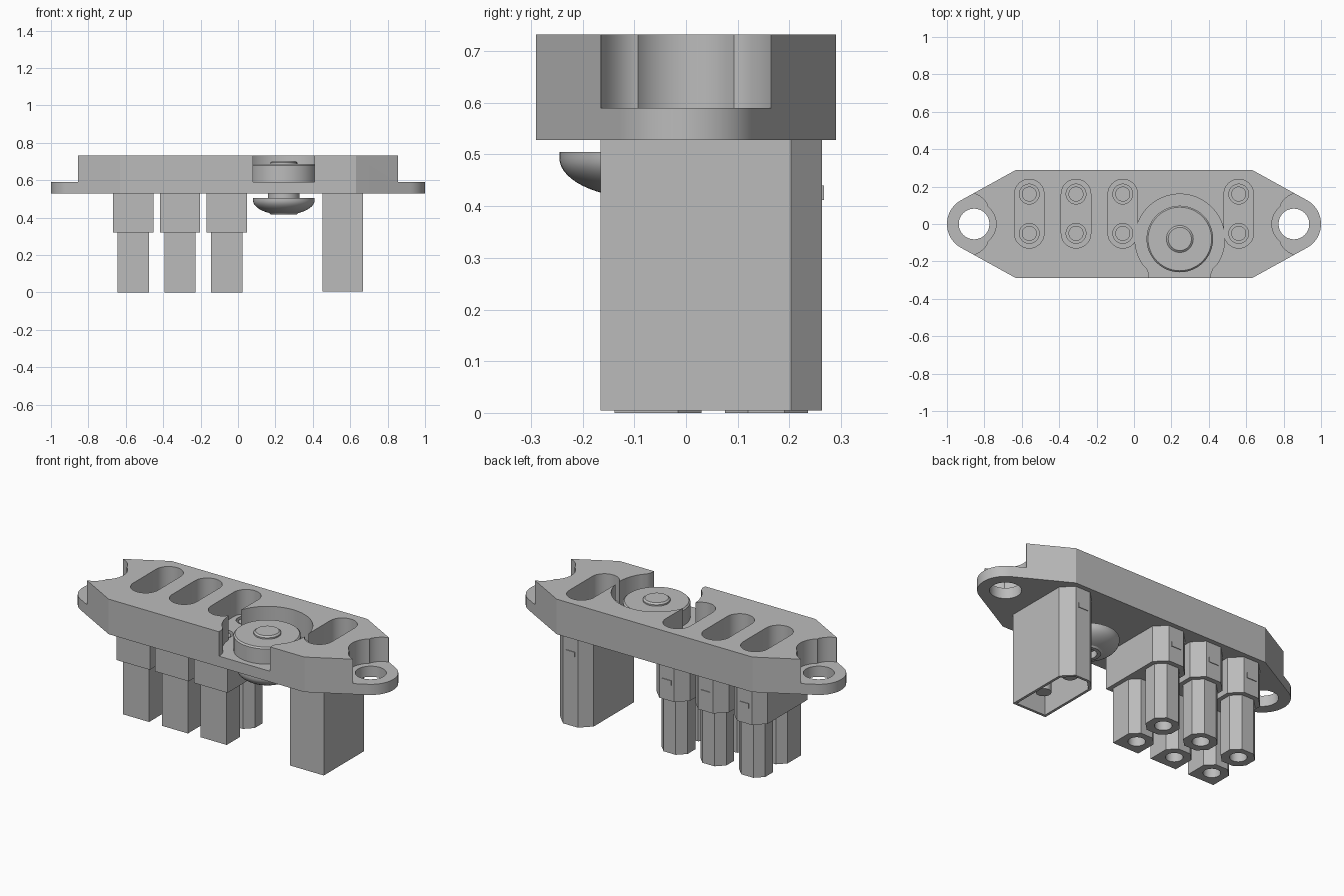
import bpy, bmesh, math

if "Cube" in bpy.data.objects:
    bpy.data.objects.remove(bpy.data.objects["Cube"])

grey = bpy.data.materials.new("plain grey")
grey.diffuse_color = (0.5, 0.5, 0.5, 1)
grey.use_nodes = True
grey.node_tree.nodes["Principled BSDF"].inputs["Base Color"].default_value = grey.diffuse_color


def make(name, bm):
    bmesh.ops.recalc_face_normals(bm, faces=bm.faces)
    me = bpy.data.meshes.new(name)
    bm.to_mesh(me)
    bm.free()
    ob = bpy.data.objects.new(name, me)
    bpy.context.collection.objects.link(ob)
    me.materials.append(grey)
    return ob


def prism(name, pts, z0, z1):
    bm = bmesh.new()
    face = bm.faces.new([bm.verts.new((x, y, z0)) for x, y in pts])
    ext = bmesh.ops.extrude_face_region(bm, geom=[face])
    for v in ext["geom"]:
        if isinstance(v, bmesh.types.BMVert):
            v.co.z = z1
    return make(name, bm)


def lathe(name, cx, cy, profile, n=48):
    bm = bmesh.new()
    vs = [bm.verts.new((cx + r, cy, z)) for r, z in profile]
    es = [bm.edges.new(p) for p in zip(vs, vs[1:])]
    bmesh.ops.spin(bm, geom=vs + es, cent=(cx, cy, 0), axis=(0, 0, 1),
                   angle=math.tau, steps=n, use_duplicate=False)
    bmesh.ops.remove_doubles(bm, verts=bm.verts, dist=1e-5)
    return make(name, bm)


def arc(cx, cy, r, a0, a1, n=24):
    angles = [math.radians(a0 + (a1 - a0) * i / n) for i in range(n + 1)]
    return [(cx + r * math.cos(a), cy + r * math.sin(a)) for a in angles]


def disc(cx, cy, r, z0, z1):
    return prism("cutter", arc(cx, cy, r, 0, 352.5, 47), z0, z1)


def cut(ob, cutter):
    mod = ob.modifiers.new("cut", 'BOOLEAN')
    mod.operation, mod.solver, mod.object = 'DIFFERENCE', 'EXACT', cutter
    bpy.context.view_layer.objects.active = ob
    bpy.ops.object.modifier_apply(modifier=mod.name)
    bpy.data.objects.remove(cutter)


def shell(cx, half, y0, y1, c, front_c=0):
    """Connector outline with chamfered rear corners."""
    right = [(half, y1 - c), (half - c, y1)]
    if front_c:
        right = [(half - front_c, y0), (half, y0 + front_c)] + right
    else:
        right = [(half, y0)] + right
    return [(cx + x, y) for x, y in right] + [(cx - x, y) for x, y in reversed(right)]


COLUMNS = (-0.56, -0.31, -0.06, 0.56)
ROWS = (-0.05, 0.16)
EAR, FLOOR, TOP = 0.855, 0.59, 0.732

# Mounting body with rounded ears
outline = ([(-0.63, -0.29), (0.63, -0.29)] + arc(EAR, 0, 0.145, -62, 62)
           + [(0.63, 0.29), (-0.63, 0.29)] + arc(-EAR, 0, 0.145, 118, 242))
body = prism("mounting_body", outline, 0.528, TOP)

# Stepped ears with scalloped wall and screw hole
flare = [(0.785, 0.106), (0.802, 0.13), (0.825, 0.15), (EAR, 0.164), (EAR, 0.4), (1.2, 0.4)]
scallop = [(x, -y) for x, y in reversed(flare)]
scallop += list(reversed(arc(EAR, 0, 0.118, 128, 232))) + flare
for s in (-1, 1):
    cut(body, prism("cutter", [(s * x, y) for x, y in scallop], FLOOR, 1))
    cut(body, disc(s * EAR, 0, 0.082, 0.4, 1))

# Contact slots with holes through the floor
for x in COLUMNS:
    slot = arc(x, ROWS[1], 0.079, 0, 180) + arc(x, ROWS[0], 0.079, 180, 360)
    cut(body, prism("cutter", slot, FLOOR, 1))

# Round pocket open to the front edge
neck = [(0.165, -0.4), (0.165, -0.265), (0.175, -0.24)]
pocket = ([(0.245 + x, y) for x, y in neck] + arc(0.245, -0.08, 0.24, -35, 215, 48)
          + [(0.245 - x, y) for x, y in reversed(neck)])
cut(body, prism("cutter", pocket, FLOOR, 1))
for x in COLUMNS:
    for y in ROWS:
        cut(body, disc(x, y, 0.053, 0.4, 0.7))
        lathe("contact_pin", x, y, [(0, 0.5), (0.04, 0.5), (0.04, 0.583), (0, 0.583)], 32)

# Thumb disc above and domed screw head below
lathe("thumb_disc", 0.245, -0.08,
      [(0, 0.585), (0.178, 0.585), (0.178, 0.678), (0.17, 0.686), (0.072, 0.686),
       (0.072, 0.694), (0.062, 0.702), (0, 0.702)])
dome = [(0.165 * math.cos(a), 0.493 - 0.078 * math.sin(a))
        for a in [math.radians(62 * i / 10) for i in range(11)]]
lathe("screw_head", 0.245, -0.08,
      [(0, 0.54), (0.085, 0.54), (0.085, 0.505), (0.165, 0.505)] + dome
      + [(0.07, 0.416), (0.05, 0.416), (0.05, 0.455), (0, 0.455)])

# Three plug housings, each with two hollow sockets
for x in COLUMNS[:3]:
    prism("plug_block", shell(x, 0.108, -0.165, 0.263, 0.06), 0.32, 0.53)
    front = prism("front_socket", shell(x, 0.084, -0.138, 0.03, 0.045), 0, 0.33)
    rear = prism("rear_socket", shell(x, 0.084, 0.075, 0.236, 0.045, 0.045), 0, 0.33)
    for ob, y in zip((front, rear), ROWS):
        cut(ob, disc(x, y, 0.045, -0.1, 0.25))

# Tall open receptacle with pins inside
tall = prism("receptacle", shell(0.56, 0.108, -0.165, 0.263, 0.06), 0.005, 0.53)
cut(tall, prism("cutter", shell(0.56, 0.093, -0.15, 0.248, 0.054), -0.1, 0.32))
for y in ROWS:
    lathe("receptacle_pin", 0.56, y, [(0, 0.33), (0.04, 0.33), (0.04, 0.06), (0, 0.06)], 32)

# Small latch tabs on the rear of every housing
for x in COLUMNS:
    prism("latch_tab", [(x - 0.03, 0.26), (x + 0.03, 0.26), (x + 0.03, 0.267),
                        (x - 0.03, 0.267)], 0.412, 0.44)

# Smooth the round walls, keep corners crisp
for ob in bpy.context.scene.objects:
    ob.select_set(True)
    bpy.context.view_layer.objects.active = ob
bpy.ops.object.shade_smooth_by_angle(angle=math.radians(25))
